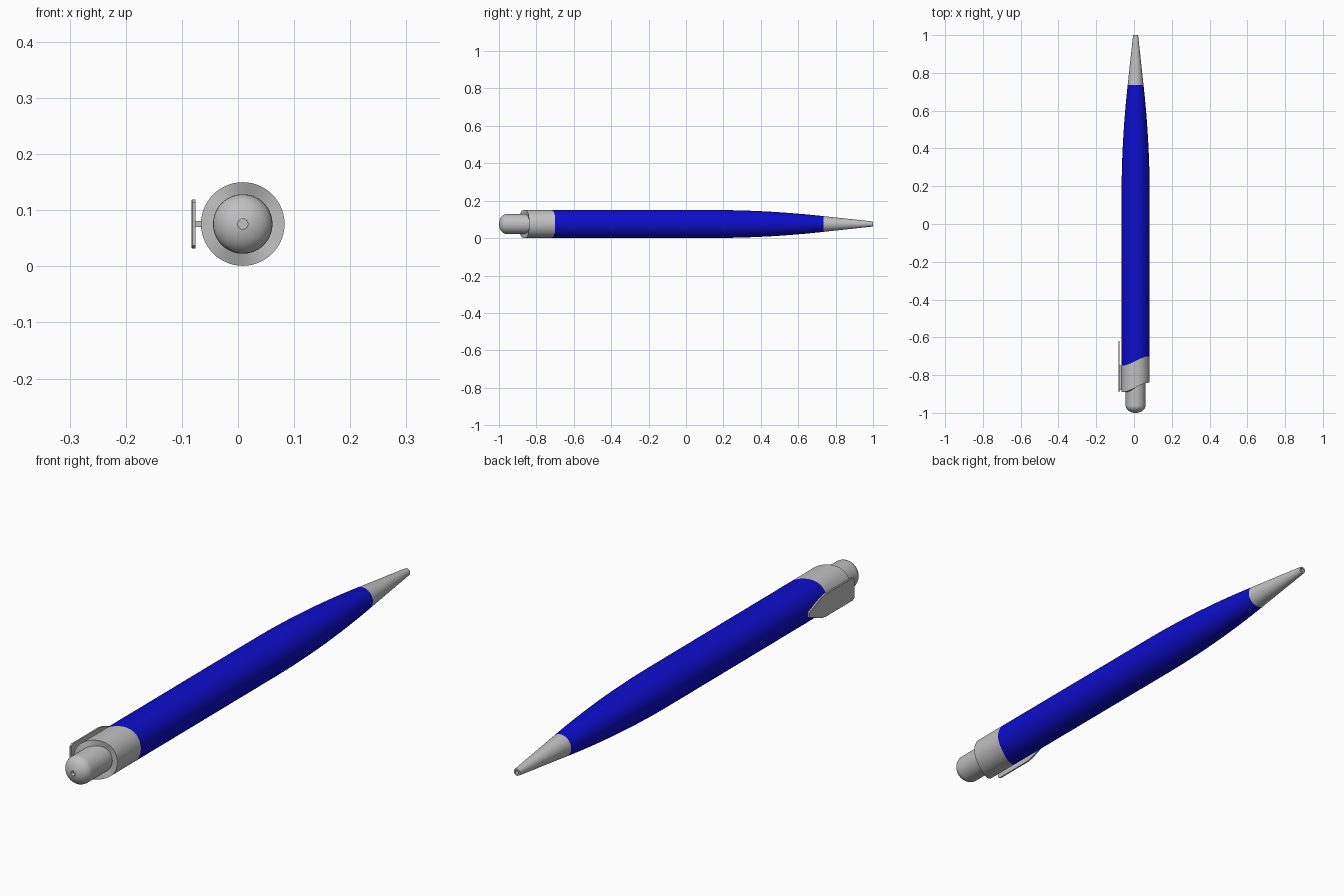
import bpy, bmesh, math

cube = bpy.data.objects.get("Cube")
if cube:
    bpy.data.objects.remove(cube, do_unlink=True)

CX, CZ, R = 0.0085, 0.0755, 0.0745
SEGMENTS = 56


def make_material(name, rgb):
    mat = bpy.data.materials.new(name)
    mat.use_nodes = True
    colour = (*rgb, 1)
    mat.diffuse_color = colour
    mat.node_tree.nodes["Principled BSDF"].inputs["Base Color"].default_value = colour
    return mat


BLUE = make_material("blue plastic", (0.004, 0.004, 0.6))
GREY = make_material("light grey plastic", (0.53, 0.53, 0.53))


def finish(name, bm, mat, angle=35):
    bmesh.ops.recalc_face_normals(bm, faces=bm.faces)
    mesh = bpy.data.meshes.new(name)
    bm.to_mesh(mesh)
    bm.free()
    mesh.materials.append(mat)
    obj = bpy.data.objects.new(name, mesh)
    bpy.context.collection.objects.link(obj)
    bpy.ops.object.select_all(action='DESELECT')
    obj.select_set(True)
    bpy.context.view_layer.objects.active = obj
    bpy.ops.object.shade_smooth_by_angle(angle=math.radians(angle))
    return obj


def wave(c):
    """S-shaped offset along the pen, running from the clip side to the far side."""
    t = (c + 1) / 2
    return 0.05 * (t * t * (3 - 2 * t) - 0.5)


def revolve(name, profile, mat, cap_start=False, cap_end=False):
    """Rings of (y, radius, wave strength) around the pen axis."""
    bm = bmesh.new()
    rings = []
    for y, r, strength in profile:
        ring = []
        for i in range(SEGMENTS):
            a = math.tau * i / SEGMENTS
            c, s = math.cos(a), math.sin(a)
            ring.append(bm.verts.new((CX + r * c, y + strength * wave(c), CZ + r * s)))
        rings.append(ring)
    for p, q in zip(rings, rings[1:]):
        for i in range(SEGMENTS):
            j = (i + 1) % SEGMENTS
            bm.faces.new((p[i], p[j], q[j], q[i]))
    if cap_start:
        bm.faces.new(rings[0])
    if cap_end:
        bm.faces.new(rings[-1])
    return finish(name, bm, mat)


# Barrel: straight, then a curved taper
barrel = [(-0.725, R, 1), (-0.6, R, 0), (0.15, R, 0)]
for k in range(1, 13):
    t = k / 12
    barrel.append((0.15 + 0.585 * t, R - 0.0325 * t ** 2, 0))
revolve("barrel", barrel, BLUE)

# Tip cone with a small bore
revolve("tip", [(0.735, 0.042, 0), (0.99, 0.0145, 0), (1.0, 0.013, 0),
                (1.0, 0.007, 0), (0.98, 0.007, 0)], GREY, cap_end=True)

# Collar with wavy ends
revolve("collar", [(-0.80, 0.051, 1), (-0.865, 0.051, 1), (-0.865, R, 1),
                   (-0.725, R, 1)], GREY)

# Push button with a domed end and a dimple
button = [(-0.78, 0.053, 0)]
for k in range(9):
    a = math.radians(80) * k / 8
    button.append((-0.96 - 0.04 * math.sin(a), 0.053 * math.cos(a), 0))
button += [(-1.0, 0.009, 0), (-0.985, 0.009, 0)]
revolve("push_button", button, GREY, cap_start=True, cap_end=True)


def plate(name, outline, x0, x1, bevel=0):
    """Extrude a (y, z) outline from x0 to x1."""
    bm = bmesh.new()
    face = bm.faces.new([bm.verts.new((x0, y, z)) for y, z in outline])
    out = bmesh.ops.extrude_face_region(bm, geom=[face])
    moved = [v for v in out["geom"] if isinstance(v, bmesh.types.BMVert)]
    bmesh.ops.translate(bm, verts=moved, vec=(x1 - x0, 0, 0))
    if bevel:
        rim = [e for e in bm.edges if all(abs(v.co.x - x0) < 1e-5 for v in e.verts)]
        bmesh.ops.bevel(bm, geom=rim, offset=bevel, segments=1, affect='EDGES')
    return finish(name, bm, GREY, 25)


# Clip: flat plate with a narrowed end, held by a thin rib
half = [(-0.89, 0.038), (-0.88, 0.044), (-0.72, 0.044), (-0.69, 0.038),
        (-0.65, 0.022), (-0.62, 0.009)]
outline = [(y, CZ + h) for y, h in half] + [(y, CZ - h) for y, h in reversed(half)]
plate("clip", outline, -0.083, -0.0755, 0.0015)
plate("clip_rib", [(-0.88, CZ - 0.005), (-0.75, CZ - 0.005),
                   (-0.75, CZ + 0.005), (-0.88, CZ + 0.005)], -0.077, -0.06)
